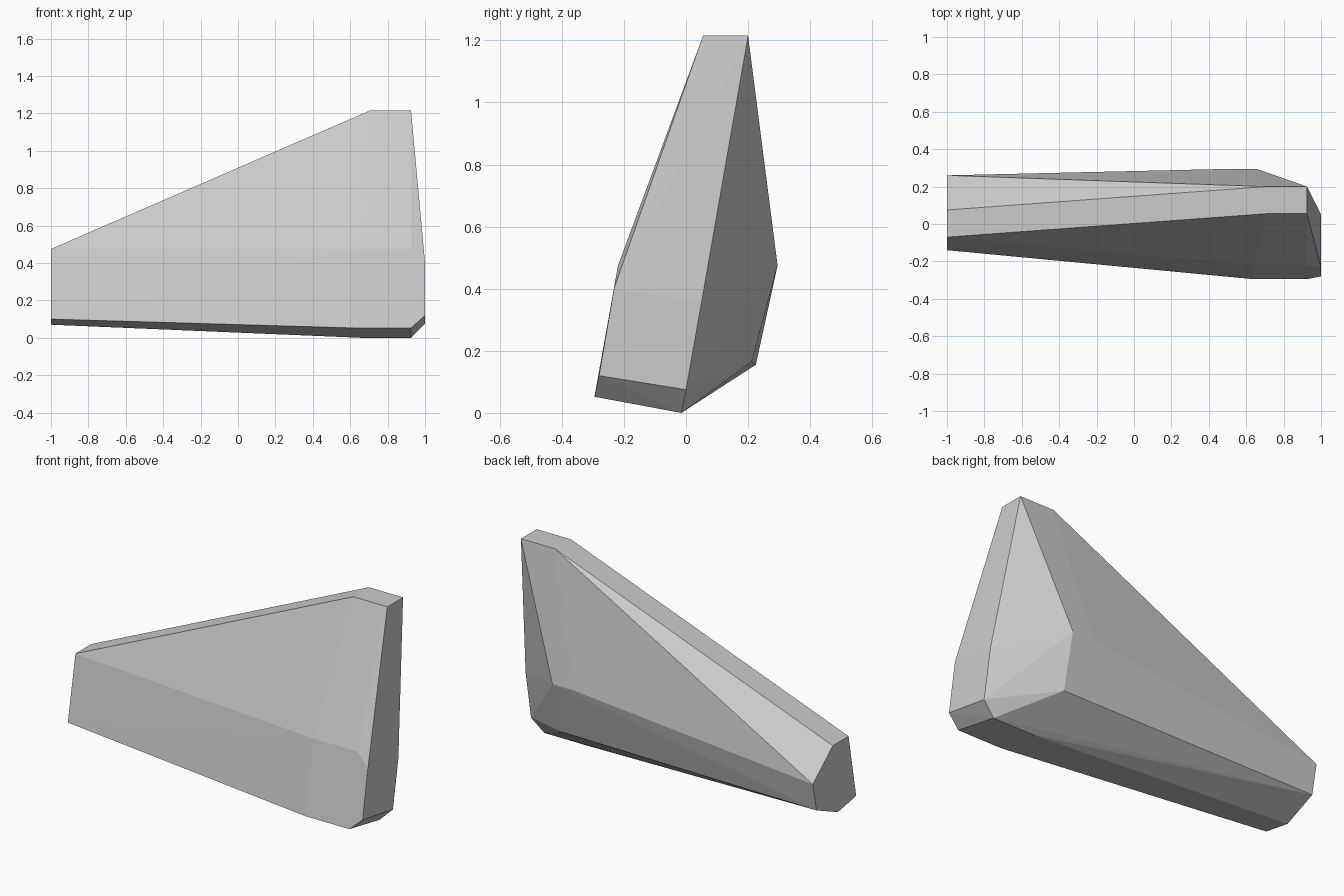
import bpy, bmesh

if "Cube" in bpy.data.objects:
    bpy.data.objects.remove(bpy.data.objects["Cube"])

# Faceted stone slab: convex hull over a few profile groups
end_face = [(-1, y, z) for y, z in
            [(-.07, .475), (.075, .475), (.26, .32), (.225, .155), (.03, .07), (-.14, .10)]]
cap_face = [(1, y, z) for y, z in
            [(-.28, .12), (0, .075), (.05, .357), (-.232, .40)]]
# long edges running along x: (x start, x end, y, z)
edges = [(.705, .925, .055, 1.215),   # top front
         (.705, .925, .20, 1.215),    # top back
         (.64, .925, -.219, .475),    # front fold
         (.64, .925, -.295, .052),    # front foot
         (.66, .925, -.015, 0),       # bottom ridge
         (.52, .655, .295, .475),     # back fold
         (.52, .645, .212, .165)]     # back foot

points = end_face + cap_face
for x0, x1, y, z in edges:
    points += [(x0, y, z), (x1, y, z)]

bm = bmesh.new()
for p in points:
    bm.verts.new(p)
res = bmesh.ops.convex_hull(bm, input=bm.verts[:])
loose = [v for v in bm.verts if not v.link_faces]
bmesh.ops.delete(bm, geom=loose, context='VERTS')
bmesh.ops.recalc_face_normals(bm, faces=bm.faces[:])

mesh = bpy.data.meshes.new("stone_slab")
bm.to_mesh(mesh)
bm.free()

# Plain grey stone
grey = bpy.data.materials.new("stone grey")
grey.diffuse_color = (.6, .6, .6, 1)
grey.use_nodes = True
grey.node_tree.nodes["Principled BSDF"].inputs["Base Color"].default_value = grey.diffuse_color
mesh.materials.append(grey)
obj = bpy.data.objects.new("stone_slab", mesh)
bpy.context.collection.objects.link(obj)
